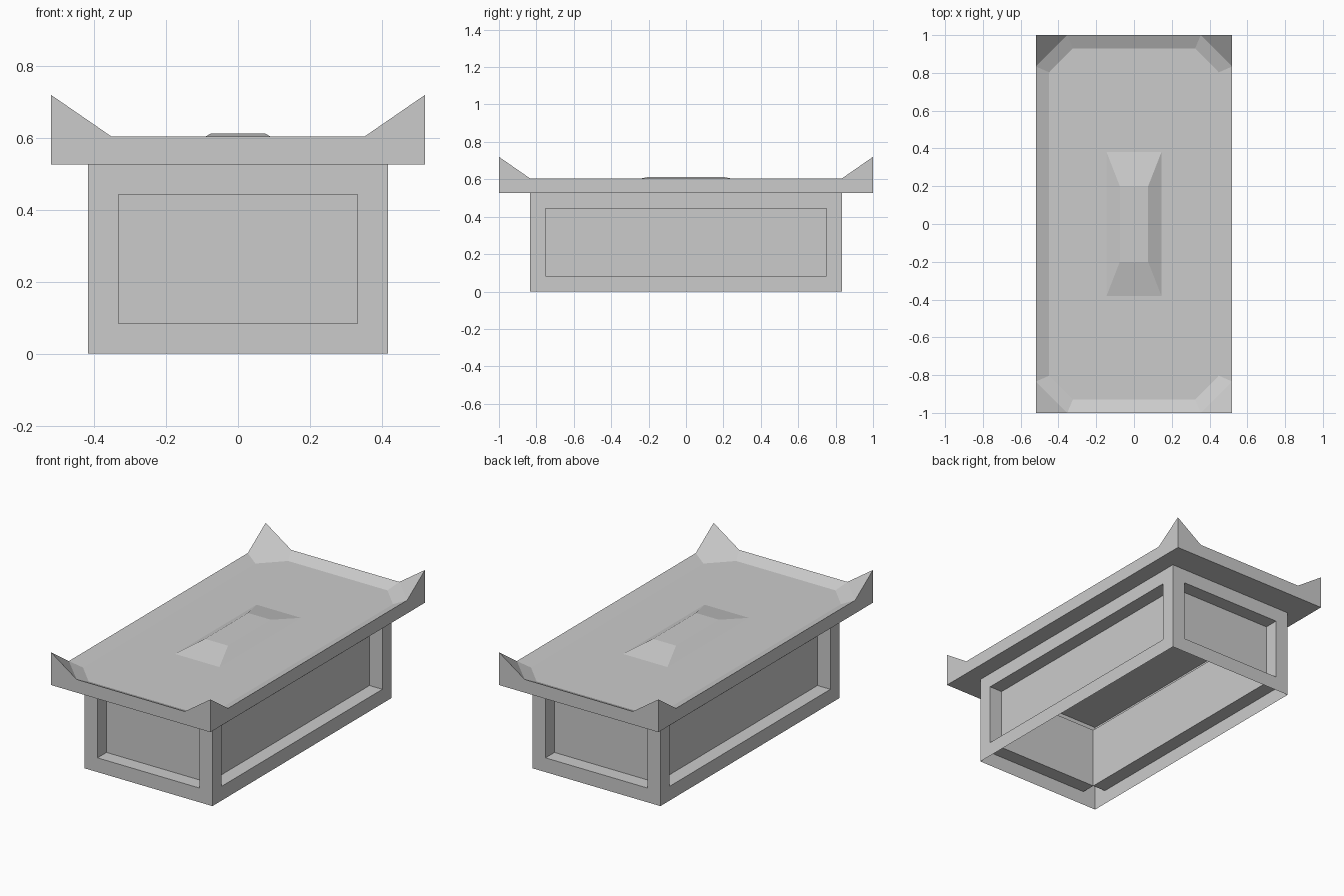
import bpy, bmesh

if "Cube" in bpy.data.objects:
    bpy.data.objects.remove(bpy.data.objects["Cube"])


def finish(bm, name):
    bmesh.ops.recalc_face_normals(bm, faces=bm.faces)
    mesh = bpy.data.meshes.new(name)
    bm.to_mesh(mesh)
    bm.free()
    obj = bpy.data.objects.new(name, mesh)
    bpy.context.collection.objects.link(obj)
    return obj


def corners(x, y, z):
    return [(x, y, z), (-x, y, z), (-x, -y, z), (x, -y, z)]


Z_LID, Z_RIM, Z_TIP = 0.527, 0.605, 0.72
Z_FLOOR, Z_RAISED = 0.574, 0.613
PANEL = 0.084

# Chest: open-ended shell with a square recess sunk into each wall
bm = bmesh.new()
low = [bm.verts.new(p) for p in corners(0.417, 0.834, 0)]
top = [bm.verts.new(p) for p in corners(0.417, 0.834, Z_LID)]
walls = [bm.faces.new((low[i], low[(i + 1) % 4], top[(i + 1) % 4], top[i])) for i in range(4)]
bm.normal_update()
bmesh.ops.inset_individual(bm, faces=walls, thickness=PANEL, use_even_offset=True)
bm.normal_update()
for panel in bmesh.ops.extrude_discrete_faces(bm, faces=walls)["faces"]:
    bm.normal_update()
    bmesh.ops.translate(bm, verts=panel.verts, vec=-panel.normal * PANEL)
mesh_normals_ok = finish(bm, "chest")

# Lid: dished slab with upturned corner points and a raised centre block
bm = bmesh.new()
under = [bm.verts.new(p) for p in corners(0.52, 1.0, Z_LID)]
rim, dish = [], []
for i, (sx, sy) in enumerate([(1, 1), (-1, 1), (-1, -1), (1, -1)]):
    outer = [(0.52, 0.834, Z_RIM), (0.52, 1.0, Z_TIP), (0.353, 1.0, Z_RIM)]
    inner = [(0.449, 0.803, Z_FLOOR), (0.324, 0.93, Z_FLOOR)]
    if i % 2:
        outer.reverse()
        inner.reverse()
    rim.append([bm.verts.new((x * sx, y * sy, z)) for x, y, z in outer])
    dish.append([bm.verts.new((x * sx, y * sy, z)) for x, y, z in inner])
base = [bm.verts.new(p) for p in corners(0.145, 0.38, Z_FLOOR)]
cap = [bm.verts.new(p) for p in corners(0.075, 0.2, Z_RAISED)]

bm.faces.new(under[::-1])
bm.faces.new(cap)
for i in range(4):
    j = (i + 1) % 4
    # outer side, corner point, corner slope, edge slope
    bm.faces.new((under[i], under[j], rim[j][1], rim[j][0], rim[i][2], rim[i][1]))
    bm.faces.new(rim[i])
    bm.faces.new((rim[i][0], rim[i][2], dish[i][1], dish[i][0]))
    bm.faces.new((rim[i][2], rim[j][0], dish[j][0], dish[i][1]))
    # dish floor and raised block slope
    bm.faces.new((dish[i][0], dish[i][1], base[i]))
    bm.faces.new((dish[i][1], dish[j][0], base[j], base[i]))
    bm.faces.new((base[i], base[j], cap[j], cap[i]))
finish(bm, "lid")
